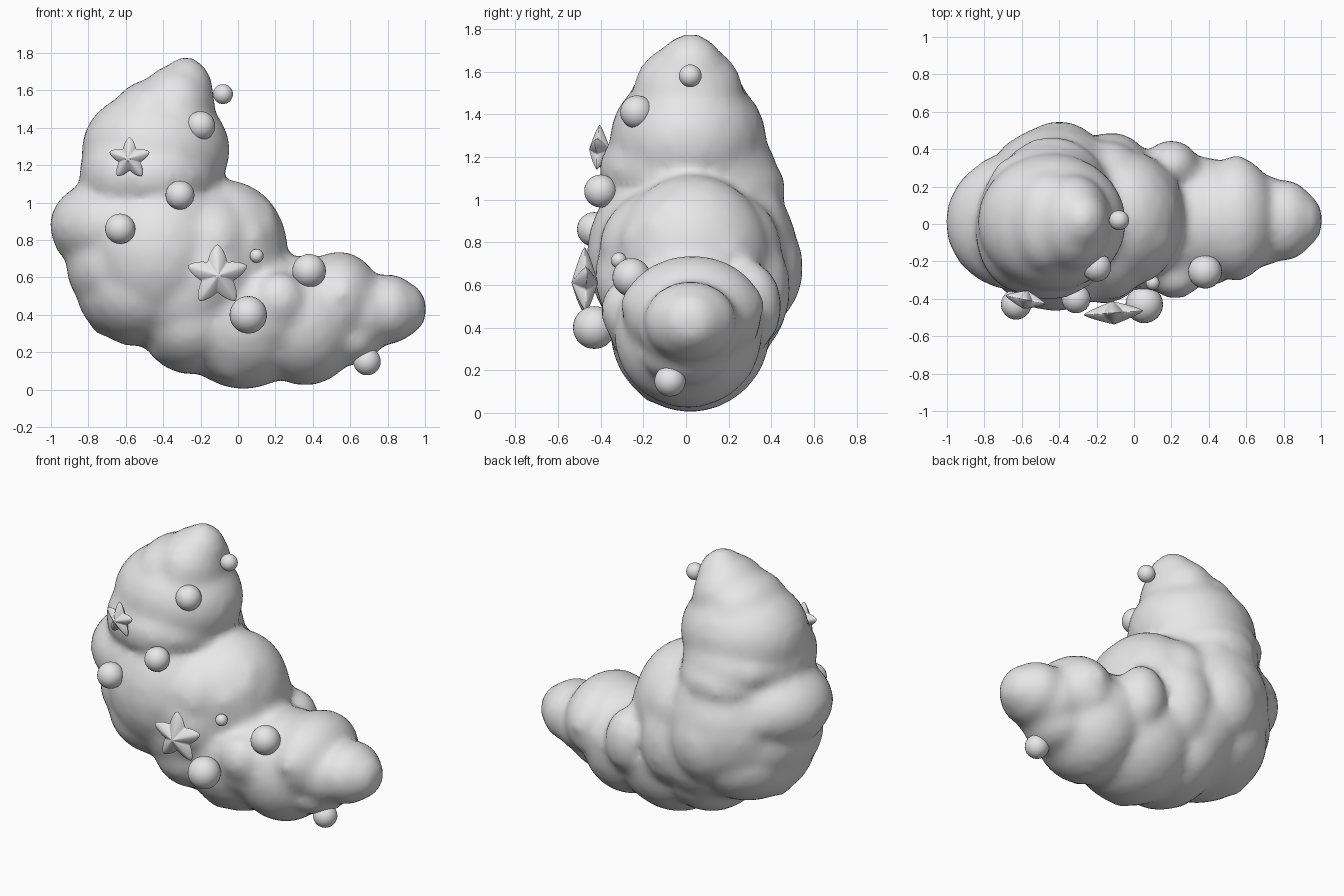
import bpy, bmesh, math, random
from mathutils import Matrix, Vector

if "Cube" in bpy.data.objects:
    bpy.data.objects.remove(bpy.data.objects["Cube"])

random.seed(11)

grey = bpy.data.materials.new("soft_grey")
grey.diffuse_color = (0.8, 0.8, 0.8, 1)
grey.use_nodes = True
grey.node_tree.nodes["Principled BSDF"].inputs["Base Color"].default_value = grey.diffuse_color


def make_object(name, bm):
    mesh = bpy.data.meshes.new(name)
    for f in bm.faces:
        f.smooth = True
    bm.to_mesh(mesh)
    bm.free()
    mesh.materials.append(grey)
    obj = bpy.data.objects.new(name, mesh)
    bpy.context.collection.objects.link(obj)
    return obj


def add_lump(bm, centre, radii, detail=3):
    matrix = Matrix.Translation(centre) @ Matrix.Diagonal((*radii, 1))
    bmesh.ops.create_icosphere(bm, subdivisions=detail, radius=1, matrix=matrix)


# Crescent cloud: overlapping puffs fused into one soft skin
large_puffs = [
    ((-0.46, 0.01, 1.14), (0.38, 0.42, 0.26)),   # shoulder
    ((-0.62, 0.01, 0.88), (0.39, 0.37, 0.27)),   # outer bulge
    ((-0.42, 0.03, 0.74), (0.44, 0.50, 0.48)),   # heart of the crescent
    ((-0.05, 0.03, 0.73), (0.32, 0.37, 0.39)),   # inner bulge
    ((-0.16, 0.02, 0.62), (0.30, 0.45, 0.34)),
    ((-0.50, 0.03, 0.54), (0.37, 0.42, 0.31)),
    ((-0.25, 0.02, 0.37), (0.28, 0.38, 0.29)),
    ((0.03, 0.02, 0.39), (0.38, 0.38, 0.39)),    # base
    ((0.36, 0.01, 0.37), (0.31, 0.35, 0.35)),    # lower arm
    ((0.54, 0.03, 0.48), (0.23, 0.33, 0.26)),
]
puffs = [
    ((-0.28, 0.02, 1.58), (0.15, 0.17, 0.20)),   # upper tip
    ((-0.33, 0.01, 1.50), (0.21, 0.26, 0.24)),
    ((-0.46, 0.01, 1.49), (0.20, 0.27, 0.17)),
    ((-0.44, 0.01, 1.28), (0.40, 0.37, 0.33)),   # upper arm
    ((-0.60, -0.03, 1.15), (0.25, 0.34, 0.25)),  # fillings between bulges
    ((-0.44, 0.06, 1.05), (0.34, 0.41, 0.24)),
    ((-0.14, 0.02, 0.78), (0.28, 0.43, 0.31)),
    ((-0.66, 0.01, 0.67), (0.26, 0.35, 0.28)),
    ((-0.28, 0.04, 0.52), (0.36, 0.44, 0.34)),
    ((0.18, 0.01, 0.42), (0.30, 0.38, 0.30)),
    ((0.68, 0.02, 0.41), (0.19, 0.25, 0.21)),
    ((0.60, 0.00, 0.27), (0.17, 0.21, 0.14)),
    ((0.80, 0.02, 0.43), (0.18, 0.22, 0.19)),    # lower tip
    ((0.88, 0.02, 0.43), (0.13, 0.16, 0.15)),
    ((-0.40, 0.35, 0.68), (0.23, 0.20, 0.27)),   # back puffs
    ((-0.12, 0.30, 0.58), (0.20, 0.19, 0.28)),
    ((0.20, 0.30, 0.50), (0.15, 0.15, 0.21)),
    ((0.22, -0.28, 0.48), (0.14, 0.12, 0.15)),   # front puff
]
bm = bmesh.new()
for c, r in puffs:
    add_lump(bm, c, r)
for c, r in large_puffs:
    add_lump(bm, c, r)
    # Small bumps riding on the larger puffs
    for _ in range(7):
        d = Vector([random.gauss(0, 1) for _ in range(3)]).normalized()
        size = random.uniform(0.10, 0.14)
        reach = [(r[k] + 0.015 - size) * d[k] for k in range(3)]
        add_lump(bm, Vector(c) + Vector(reach), (size,) * 3, 2)
cloud = make_object("crescent_cloud", bm)
remesh = cloud.modifiers.new("fuse", 'REMESH')
remesh.mode = 'VOXEL'
remesh.voxel_size = 0.03
remesh.use_smooth_shade = True
smooth = cloud.modifiers.new("soften", 'SMOOTH')
smooth.factor = 0.5
smooth.iterations = 6

# Floating beads: x, y, z, radius
beads = [
    (-0.08, 0.02, 1.58, 0.053), (-0.20, -0.23, 1.41, 0.078),
    (-0.31, -0.40, 1.04, 0.077), (-0.63, -0.43, 0.86, 0.081),
    (0.10, -0.315, 0.715, 0.037), (0.38, -0.255, 0.635, 0.09),
    (0.055, -0.43, 0.40, 0.1), (0.69, -0.075, 0.15, 0.073),
]
for i, (x, y, z, r) in enumerate(beads):
    bm = bmesh.new()
    bmesh.ops.create_uvsphere(bm, u_segments=32, v_segments=16, radius=r)
    make_object(f"bead_{i + 1}", bm).location = (x, y, z)


# Puffy five-pointed stars: spheres reshaped by a star outline
def star(name, location, radius, half_depth, turn):
    bm = bmesh.new()
    bmesh.ops.create_uvsphere(bm, u_segments=80, v_segments=24, radius=1)
    step = math.tau / 5
    for v in bm.verts:
        rho, angle = math.hypot(v.co.x, v.co.y), math.atan2(v.co.y, v.co.x)
        u = abs((angle - math.pi / 2 + step / 2) % step - step / 2) / (step / 2)
        point = max(0.0, 1 - math.sqrt(u * u + 0.006))
        edge = radius * (0.54 + 0.5 * point ** 1.3)
        depth = math.copysign(max(0.0, 1 - rho) ** 0.75, v.co.z)
        v.co = (edge * rho * math.cos(angle), -half_depth * depth,
                edge * rho * math.sin(angle))
    bmesh.ops.recalc_face_normals(bm, faces=bm.faces)
    obj = make_object(name, bm)
    obj.location = location
    obj.rotation_euler = (0, 0, math.radians(turn))


star("small_star", (-0.58, -0.405, 1.235), 0.116, 0.05, -12)
star("large_star", (-0.11, -0.475, 0.61), 0.168, 0.062, 4)
